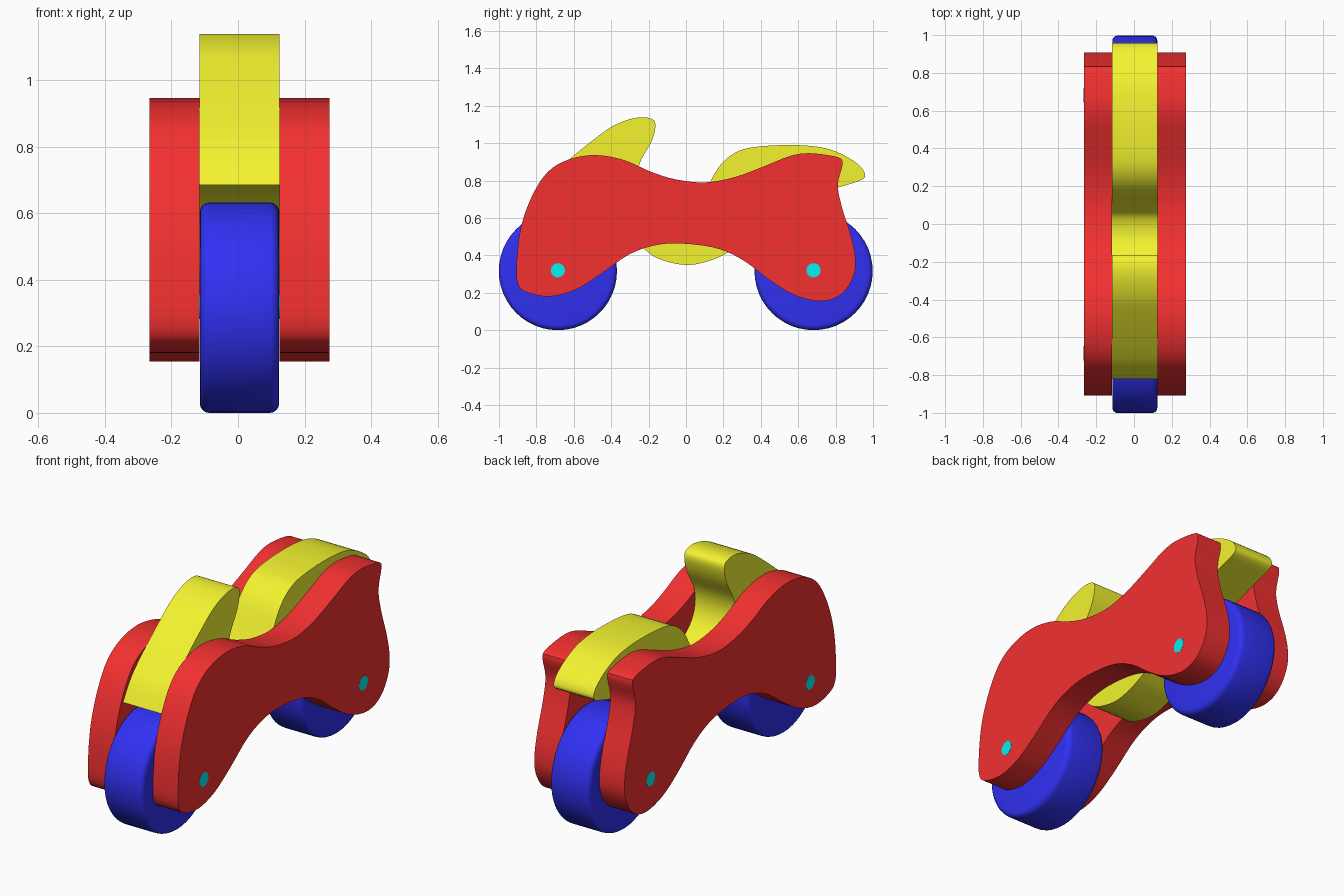
import bpy, bmesh, math
from mathutils import Matrix

if "Cube" in bpy.data.objects:
    bpy.data.objects.remove(bpy.data.objects["Cube"])

XC = 0.0045          # centre plane of the toy
INNER, OUTER = 0.12, 0.27


def material(name, rgb):
    m = bpy.data.materials.new(name)
    m.diffuse_color = (*rgb, 1)
    m.use_nodes = True
    m.node_tree.nodes["Principled BSDF"].inputs["Base Color"].default_value = m.diffuse_color
    return m


RED = material("red_paint", (0.9, 0.03, 0.03))
YELLOW = material("yellow_paint", (0.9, 0.9, 0.03))
BLUE = material("blue_paint", (0.03, 0.03, 0.9))
CYAN = material("cyan_paint", (0.0, 0.88, 0.9))


def finish(name, bm, mat, angle=35):
    bmesh.ops.recalc_face_normals(bm, faces=bm.faces)
    me = bpy.data.meshes.new(name)
    bm.to_mesh(me)
    bm.free()
    me.materials.append(mat)
    ob = bpy.data.objects.new(name, me)
    bpy.context.collection.objects.link(ob)
    bpy.ops.object.select_all(action='DESELECT')
    ob.select_set(True)
    bpy.context.view_layer.objects.active = ob
    bpy.ops.object.shade_smooth_by_angle(angle=math.radians(angle))
    return ob


def smooth_loop(pts, steps=4):
    """Closed Catmull-Rom curve through (y, z) points; a repeated point is a corner."""
    out, n = [], len(pts)
    for i in range(n):
        a, b, c, d = (pts[(i + k) % n] for k in (-1, 0, 1, 2))
        if b == c:
            continue
        for s in range(steps):
            t = s / steps
            out.append(tuple(0.5 * (2 * q + (r - p) * t + (2 * p - 5 * q + 4 * r - w) * t * t
                                    + (3 * q - p - 3 * r + w) * t ** 3)
                             for p, q, r, w in zip(a, b, c, d)))
    return out


def slab(name, outline, x0, x1, mat):
    bm = bmesh.new()
    face = bm.faces.new([bm.verts.new((x0, y, z)) for y, z in smooth_loop(outline)])
    ext = bmesh.ops.extrude_face_region(bm, geom=[face], use_keep_orig=True)
    moved = [v for v in ext["geom"] if isinstance(v, bmesh.types.BMVert)]
    bmesh.ops.translate(bm, verts=moved, vec=(x1 - x0, 0, 0))
    return finish(name, bm, mat)


def disc(name, y, z, radius, half_width, segments, mat, bevel=0):
    bm = bmesh.new()
    bmesh.ops.create_cone(bm, cap_ends=True, segments=segments, radius1=radius, radius2=radius,
                          depth=2 * half_width,
                          matrix=Matrix.Translation((XC, y, z)) @ Matrix.Rotation(math.pi / 2, 4, 'Y'))
    if bevel:
        rims = [e for e in bm.edges if abs(e.verts[0].co.x - e.verts[1].co.x) < 1e-5]
        bmesh.ops.bevel(bm, geom=rims, offset=bevel, segments=4, profile=0.5, affect='EDGES')
    return finish(name, bm, mat)


# Outline of the two side panels
PANEL = [(-.906, .353), (-.90, .25), (-.853, .203), (-.73, .18), (-.596, .214), (-.463, .294),
         (-.302, .406), (-.142, .458), (.02, .46), (.18, .433), (.313, .369), (.447, .267),
         (.58, .187), (.725, .155), (.832, .193), (.896, .289), (.906, .39), (.88, .513),
         (.832, .663), (.812, .78), (.837, .888), (.81, .925), (.66, .946), (.553, .93),
         (.42, .877), (.26, .818), (.10, .79), (-.06, .807), (-.195, .85), (-.33, .909),
         (-.479, .936), (-.623, .914), (-.74, .845), (-.826, .711), (-.885, .54)]

# Outline of the centre body: hump, seat dip, tail, wheel arches and belly
BODY = [(-.82, .685), (-.82, .685), (-.746, .80), (-.623, .914), (-.479, 1.03), (-.382, 1.096),
        (-.275, 1.134), (-.195, 1.134), (-.163, 1.10), (-.184, 1.01), (-.249, .888),
        (-.25, .78), (-.19, .69), (-.08, .635), (.03, .65), (.09, .72), (.174, .87),
        (.26, .947), (.366, .979), (.553, .99), (.714, .979), (.82, .947), (.912, .893),
        (.953, .845), (.942, .805), (.81, .762), (.68, .72), (.50, .66), (.38, .56), (.30, .46),
        (.25, .43), (.152, .38), (.01, .348), (-.142, .38), (-.233, .444), (-.31, .54),
        (-.42, .63), (-.56, .68), (-.70, .69)]

for side, s in (("left", -1), ("right", 1)):
    slab(side + "_side_panel", PANEL, XC + s * INNER, XC + s * OUTER, RED)
slab("centre_body", BODY, XC - INNER, XC + INNER, YELLOW)

# Wheels and axles
for end, y in (("front", -.685), ("rear", .682)):
    disc(end + "_wheel", y, .316, .316, INNER - .001, 48, BLUE, bevel=.028)
    disc(end + "_axle", y, .32, .038, OUTER + .001, 24, CYAN)
